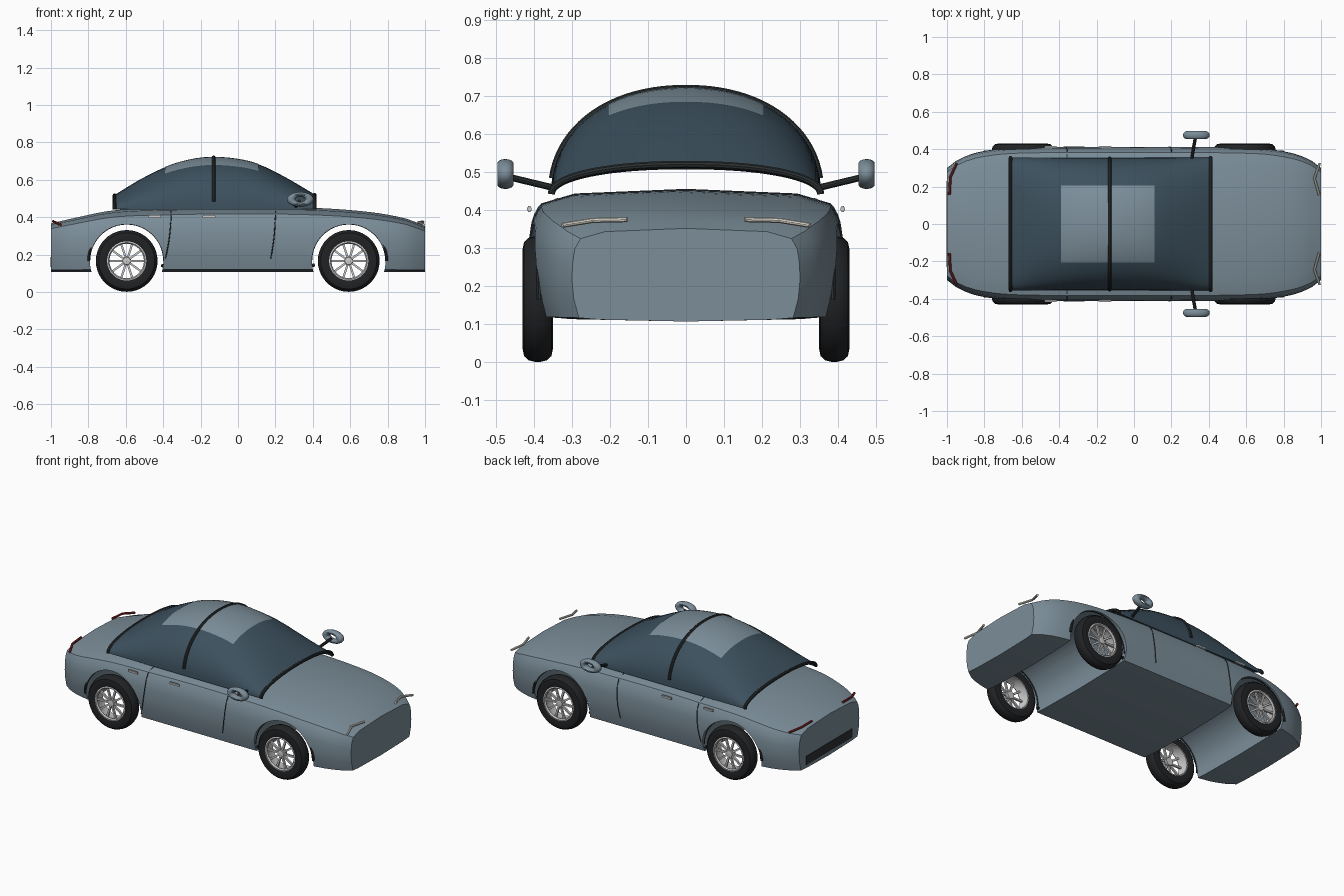
import bpy, bmesh
from math import sin, cos, pi, radians
from mathutils import Vector, Matrix

if "Cube" in bpy.data.objects:
    bpy.data.objects.remove(bpy.data.objects["Cube"])


def mat(name, r, g, b):
    m = bpy.data.materials.new(name)
    m.diffuse_color = (r, g, b, 1)
    m.use_nodes = True
    m.node_tree.nodes["Principled BSDF"].inputs["Base Color"].default_value = m.diffuse_color
    return m


PAINT = mat("paint", .2, .27, .32)
GLASS = mat("glass", .045, .08, .11)
DARK = mat("dark_trim", .025, .03, .032)
RUBBER = mat("rubber", .015, .016, .018)
ALLOY = mat("alloy", .6, .61, .62)
WHITE = mat("headlight", .8, .78, .7)
RED = mat("taillight", .3, .03, .025)


def finish(ob, material, angle=35):
    bpy.ops.object.select_all(action='DESELECT')
    ob.select_set(True)
    bpy.context.view_layer.objects.active = ob
    if ob.type == 'CURVE':
        bpy.ops.object.convert(target='MESH')
        ob = bpy.context.object
    for m in ob.modifiers[:]:
        bpy.ops.object.modifier_apply(modifier=m.name)
    ob.data.materials.clear()
    ob.data.materials.append(material)
    bpy.ops.object.shade_smooth_by_angle(angle=radians(angle))
    return ob


def from_bm(name, bm):
    bmesh.ops.recalc_face_normals(bm, faces=bm.faces)
    me = bpy.data.meshes.new(name)
    bm.to_mesh(me)
    bm.free()
    ob = bpy.data.objects.new(name, me)
    bpy.context.collection.objects.link(ob)
    return ob


def loft(name, rings, loop, wrap=False, caps=False):
    bm = bmesh.new()
    vs = [[bm.verts.new(p) for p in r] for r in rings]
    n = len(rings[0])
    for i in range(len(vs) if wrap else len(vs) - 1):
        a, b = vs[i], vs[(i + 1) % len(vs)]
        for j in range(n if loop else n - 1):
            k = (j + 1) % n
            bm.faces.new((a[j], a[k], b[k], b[j]))
    if caps:
        bm.faces.new(vs[0])
        bm.faces.new(vs[-1])
    return from_bm(name, bm)


def lathe(name, profile, centre, material, seg=40):
    c = Vector(centre)
    rings = [[c + Vector((r * cos(2 * pi * i / seg), y, r * sin(2 * pi * i / seg))) for r, y in profile]
             for i in range(seg)]
    return finish(loft(name, rings, True, wrap=True), material)


def tube(name, pts, radius, material, res=3):
    cu = bpy.data.curves.new(name, 'CURVE')
    cu.dimensions = '3D'
    cu.bevel_depth = radius
    cu.bevel_resolution = res
    cu.use_fill_caps = True
    sp = cu.splines.new('POLY')
    sp.points.add(len(pts) - 1)
    for p, q in zip(sp.points, pts):
        p.co = (*q, 1)
    ob = bpy.data.objects.new(name, cu)
    bpy.context.collection.objects.link(ob)
    return finish(ob, material)


def box(name, centre, size, material, bevel=0):
    bm = bmesh.new()
    bmesh.ops.create_cube(bm, size=1, matrix=Matrix.Translation(centre) @ Matrix.Diagonal((*size, 1)))
    if bevel:
        bmesh.ops.bevel(bm, geom=bm.edges[:], offset=bevel, segments=2, affect='EDGES')
    return finish(from_bm(name, bm), material)


def spline(x, table):
    # smooth lookup through (x, value) stations
    i = max(k for k in range(len(table) - 1) if table[k][0] <= x or k == 0)

    def slope(k):
        a, b = table[max(k - 1, 0)], table[min(k + 1, len(table) - 1)]
        return (b[1] - a[1]) / (b[0] - a[0])
    (x0, y0), (x1, y1) = table[i], table[i + 1]
    h = x1 - x0
    t = (x - x0) / h
    return ((2*t**3 - 3*t*t + 1) * y0 + (t**3 - 2*t*t + t) * h * slope(i)
            + (3*t*t - 2*t**3) * y1 + (t**3 - t*t) * h * slope(i + 1))


# Body: lofted shell with wheel arches cut right across
WIDTH = [(-1, .3), (-.95, .338), (-.85, .38), (-.65, .408), (0, .412), (.65, .407), (.85, .378), (.95, .338), (1, .3)]
TOP = [(-1, .367), (-.9, .39), (-.66, .437), (-.3, .452), (0, .456), (.4, .45), (.7, .428), (.9, .392), (1, .352)]
SECTION = [(.75, .02), (.94, .04), (.985, .25), (1, .45), (.995, .62), (.975, .78), (.925, .89), (.71, .965)]


def body_ring(x):
    w, h = spline(x, WIDTH), spline(x, TOP) - .107
    half = [(x, u * w, .107 + v * h) for u, v in SECTION]
    return ([(x, 0, .107)] + half + [(x, 0, .107 + h)] + [(x, -y, z) for _, y, z in reversed(half)])


body = loft("body", [body_ring(-1 + i / 20) for i in range(41)], True, caps=True)
AXLES = (-.595, .592)
cutters = []
for ax in AXLES:
    bpy.ops.mesh.primitive_cylinder_add(vertices=64, radius=.197, depth=1.2, location=(ax, 0, .165),
                                        rotation=(pi / 2, 0, 0))
    c = bpy.context.object
    c.hide_render = True
    cutters.append(c)
    m = body.modifiers.new("arch", 'BOOLEAN')
    m.operation = 'DIFFERENCE'
    m.solver = 'EXACT'
    m.object = c
finish(body, PAINT, 30)
for c in cutters:
    bpy.data.objects.remove(c)

# Glasshouse: open-ended arched shell
ROOF = [(-.66, .515), (-.52, .6), (-.38, .668), (-.25, .706), (-.13, .718), (0, .707), (.11, .68), (.25, .612), (.41, .518)]


def arch_point(x, t, off=0, base=.442):
    y, z = cos(t), sin(t)
    p = .93
    return (x, (.352 + off) * abs(y)**p * (1 if y > 0 else -1),
            base + (spline(x, ROOF) - base + off) * max(z, 0)**p)


def arch(x, a0=0, a1=pi, n=32, off=0):
    return [arch_point(x, a0 + (a1 - a0) * i / n, off) for i in range(n + 1)]


def xs(a, b, n):
    return [a + (b - a) * i / n for i in range(n + 1)]


glass = loft("window_canopy", [arch(x) for x in xs(-.66, .41, 24)], False)
m = glass.modifiers.new("thick", 'SOLIDIFY')
m.thickness = .006
m.offset = 0
finish(glass, GLASS)
roof = loft("roof_panel", [arch(x, .985, pi - .985, 16, .005) for x in xs(-.39, .11, 12)], False)
finish(roof, PAINT)
for name, x, a in (("rear_window_frame", -.66, 0), ("door_pillar_hoop", -.13, .13), ("windscreen_frame", .41, 0)):
    tube(name, arch(x, a, pi - a, 40, .002), .01, DARK)

# Wheels
TYRE = [(.103, -.034), (.13, -.04), (.15, -.036), (.161, -.024), (.165, -.008),
        (.165, .008), (.161, .024), (.15, .036), (.13, .04), (.103, .034)]
RIM = [(.105, -.034), (.105, .036), (.098, .038), (.092, .03), (.098, .02), (.098, -.034)]
for ax in AXLES:
    for s in (-1, 1):
        c = (ax, s * .39, .166)
        lathe("tyre", [(r, s * y) for r, y in TYRE], c, RUBBER)
        lathe("rim", [(r, s * y) for r, y in RIM], c, ALLOY)
        lathe("hub", [(.001, s * .032), (.02, s * .03), (.024, s * .02), (.024, 0), (.001, 0)], c, ALLOY, 24)
        bm = bmesh.new()
        for k in range(10):
            bmesh.ops.create_cube(bm, size=1, matrix=Matrix.Translation((ax, s * .41, .166))
                                  @ Matrix.Rotation(2 * pi * k / 10, 4, 'Y')
                                  @ Matrix.Translation((.058, 0, 0)) @ Matrix.Diagonal((.082, .012, .011, 1)))
        finish(from_bm("wheel_spokes", bm), ALLOY)
        # dark lip inside the arch
        tube("arch_lip", [(ax + .203 * cos(t), s * .385, .165 + .203 * sin(t)) for t in xs(0, pi, 24)], .008, DARK)


def side_y(x, z):
    # half width of the body surface at a height
    w, h = spline(x, WIDTH), spline(x, TOP) - .107
    v = (z - .107) / h
    for (u0, v0), (u1, v1) in zip(SECTION, SECTION[1:]):
        if v <= v1:
            return w * (u0 + (u1 - u0) * (v - v0) / (v1 - v0))
    return w * SECTION[-1][0]


for s in (-1, 1):
    # Door seams, sill and handles
    for name, x0, x1 in (("rear_door_seam", -.358, -.388), ("front_door_seam", .2, .175)):
        pts = []
        for t in xs(0, 1, 12):
            x, z = x0 + (x1 - x0) * t**2, .43 - .25 * t
            pts.append((x, s * side_y(x, z), z))
        tube(name, pts, .003, DARK, 1)
    tube("sill_bar", [(-.41, s * .375, .142), (-.35, s * .38, .13), (.35, s * .38, .13), (.41, s * .375, .145)], .009, DARK)
    for x in (-.445, -.155):
        box("door_handle", (x, s * .412, .403), (.068, .012, .015), ALLOY, .003)
    # Mirrors
    tube("mirror_stalk", [(.308, s * .345, .458), (.328, s * .462, .486)], .009, DARK)
    bpy.ops.mesh.primitive_torus_add(major_radius=.046, minor_radius=.022, major_segments=32, minor_segments=14)
    ob = bpy.context.object
    ob.name = "wing_mirror"
    ob.data.transform(Matrix.Translation((.333, s * .475, .495)) @ Matrix.Diagonal((1.05, 1, .58, 1))
                      @ Matrix.Rotation(pi / 2, 4, 'X'))
    finish(ob, PAINT)
    # Lights
    tube("headlight", [(.99, s * .155, .375), (.965, s * .245, .373), (.993, s * .325, .36)], .007, WHITE)
    tube("taillight", [(-.987, s * .155, .378), (-.982, s * .25, .374), (-.948, s * .325, .36)], .007, RED)

# Rear lower slot
box("rear_slot", (-.996, 0, .16), (.014, .46, .055), DARK)
